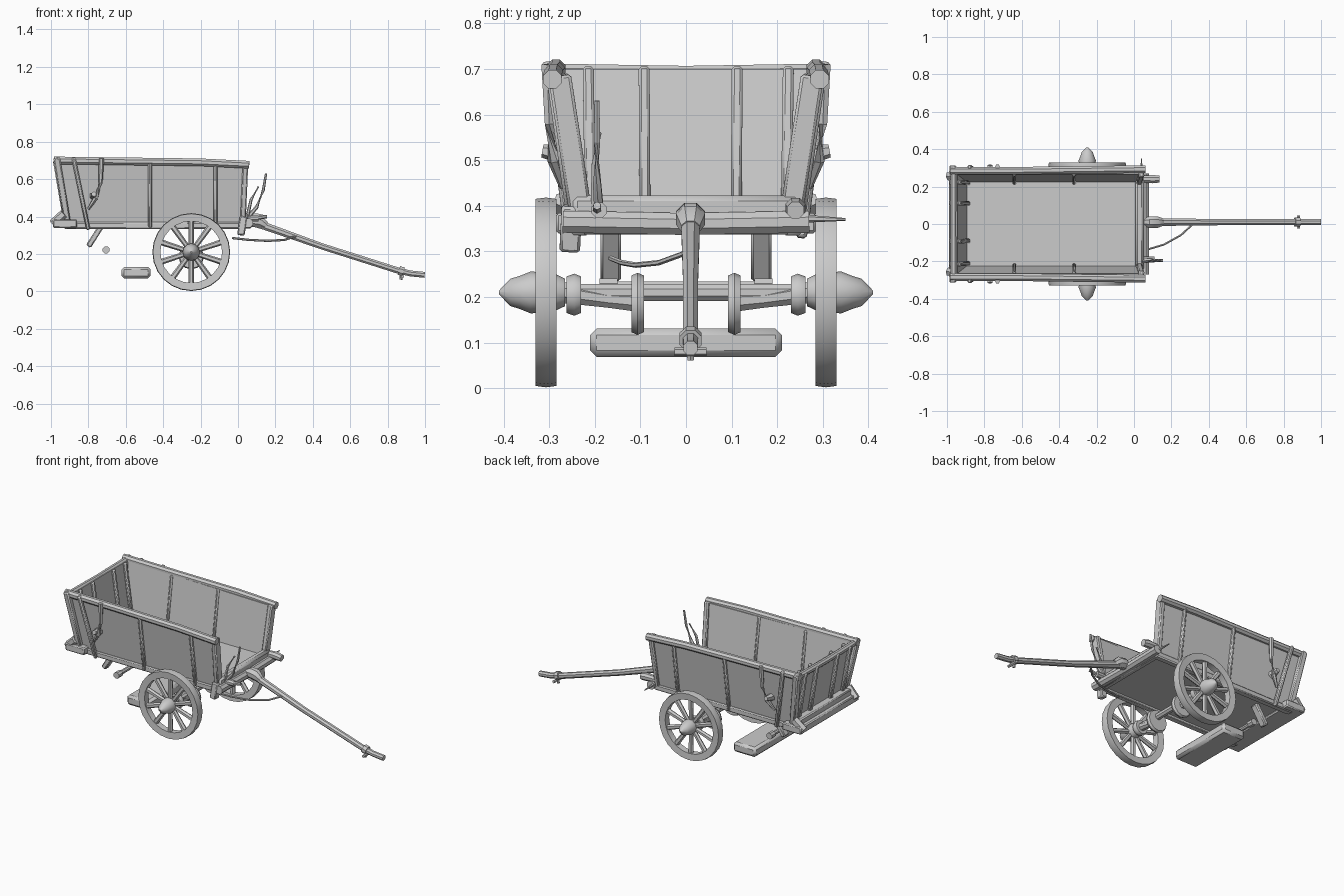
import bpy, bmesh, math
from mathutils import Vector

wood = bpy.data.materials.new("weathered grey")
wood.diffuse_color = (0.6, 0.6, 0.6, 1)


def finish(name, bm):
    bmesh.ops.recalc_face_normals(bm, faces=bm.faces)
    me = bpy.data.meshes.new(name)
    bm.to_mesh(me)
    bm.free()
    ob = bpy.data.objects.new(name, me)
    bpy.context.collection.objects.link(ob)
    me.materials.append(wood)
    bpy.ops.object.select_all(action='DESELECT')
    ob.select_set(True)
    bpy.context.view_layer.objects.active = ob
    bpy.ops.object.shade_smooth_by_angle(angle=math.radians(40))
    return ob


def rod(name, pts, radii, sides=8):
    """Tapered tube through a list of points."""
    pts = [Vector(p) for p in pts]
    if not isinstance(radii, (list, tuple)):
        radii = [radii] * len(pts)
    bm = bmesh.new()
    rings = []
    for i, p in enumerate(pts):
        d = (pts[min(i + 1, len(pts) - 1)] - pts[max(i - 1, 0)]).normalized()
        ref = Vector((0, 0, 1)) if abs(d.z) < 0.9 else Vector((1, 0, 0))
        u = d.cross(ref).normalized()
        v = u.cross(d)
        rings.append([bm.verts.new(p + radii[i] * (math.cos(a) * u + math.sin(a) * v))
                      for a in [2 * math.pi * (k + 0.5) / sides for k in range(sides)]])
    for a, b in zip(rings, rings[1:]):
        for k in range(sides):
            j = (k + 1) % sides
            bm.faces.new((a[k], a[j], b[j], b[k]))
    bm.faces.new(rings[0])
    bm.faces.new(rings[-1])
    return finish(name, bm)


def beam(name, p, q, w, h, bevel=0.006):
    """Bevelled bar from p to q; w is its width along y (or x), h the other way."""
    p, q = Vector(p), Vector(q)
    d = (q - p).normalized()
    side = Vector((1, 0, 0)) if abs(d.y) > 0.7 else Vector((0, 1, 0))
    v = d.cross(side).normalized()
    u = v.cross(d)
    bm = bmesh.new()
    loops = [[bm.verts.new(c + u * a * w / 2 + v * b * h / 2)
              for a, b in ((-1, -1), (1, -1), (1, 1), (-1, 1))] for c in (p, q)]
    for k in range(4):
        j = (k + 1) % 4
        bm.faces.new((loops[0][k], loops[0][j], loops[1][j], loops[1][k]))
    bm.faces.new(loops[0])
    bm.faces.new(loops[1])
    bmesh.ops.recalc_face_normals(bm, faces=bm.faces)
    bmesh.ops.bevel(bm, geom=bm.edges[:], offset=bevel, segments=1, affect='EDGES')
    return finish(name, bm)


def panel(name, corners, offset):
    """Flat board: a quad pushed along an offset vector."""
    bm = bmesh.new()
    f = bm.faces.new([bm.verts.new(c) for c in corners])
    r = bmesh.ops.extrude_face_region(bm, geom=[f])
    bmesh.ops.translate(bm, vec=offset,
                        verts=[g for g in r["geom"] if isinstance(g, bmesh.types.BMVert)])
    return finish(name, bm)


def lathe(name, profile, cx, cz, steps, closed=False):
    """Spin a (radius, y) profile about the wheel axis."""
    bm = bmesh.new()
    rings = [[bm.verts.new((cx + r * math.cos(t), y, cz + r * math.sin(t)))
              for t in [2 * math.pi * k / steps for k in range(steps)]] for r, y in profile]
    pairs = list(zip(rings, rings[1:])) + ([(rings[-1], rings[0])] if closed else [])
    for a, b in pairs:
        for k in range(steps):
            j = (k + 1) % steps
            bm.faces.new((a[k], a[j], b[j], b[k]))
    if not closed:
        bm.faces.new(rings[0])
        bm.faces.new(rings[-1])
    return finish(name, bm)


# Tub: floor, tailboard and sills
panel("floor", [(-0.92, -0.23, 0.35), (0.04, -0.23, 0.35), (0.04, 0.23, 0.35),
                (-0.92, 0.23, 0.35)], (0, 0, 0.035))
panel("tailboard", [(-0.91, -0.23, 0.36), (-0.91, 0.23, 0.36), (-0.965, 0.28, 0.70),
                    (-0.965, -0.28, 0.70)], (0.02, 0, 0))
rod("tail_top_rail", [(-0.965, -0.3, 0.695), (-0.965, 0, 0.69), (-0.965, 0.3, 0.695)], 0.018)
beam("rear_ledge", (-0.925, -0.285, 0.362), (-0.925, 0.285, 0.362), 0.13, 0.045)
beam("rear_sill", (-0.94, -0.25, 0.395), (-0.94, 0.25, 0.395), 0.05, 0.045)
beam("front_sill", (0.03, -0.25, 0.38), (0.03, 0.25, 0.38), 0.045, 0.085, 0.012)
for y in (-0.21, -0.09, 0.11, 0.22):
    beam("tail_slat_inner", (-0.885, y, 0.38), (-0.935, y * 1.02, 0.705), 0.024, 0.02)
    beam("tail_slat_outer", (-0.925, y, 0.38), (-0.98, y * 1.02, 0.70), 0.028, 0.02)

# Tub sides with their rails and posts
for s in (-1, 1):
    panel("side_board", [(-0.91, s * 0.238, 0.335), (0.035, s * 0.238, 0.335),
                         (0.045, s * 0.285, 0.68), (-0.965, s * 0.285, 0.70)], (0, -s * 0.02, 0))
    rod("side_top_rail", [(-0.985, s * 0.285, 0.70), (-0.6, s * 0.285, 0.695),
                          (-0.2, s * 0.29, 0.69), (0.06, s * 0.293, 0.677)], 0.022)
    beam("bottom_rail", (-0.93, s * 0.235, 0.352), (0.045, s * 0.235, 0.352), 0.035, 0.035)
    for x in (-0.47, -0.12):
        beam("side_post", (x, s * 0.246, 0.34), (x, s * 0.296, 0.69), 0.022, 0.02)
    for x in (-0.64, -0.32):
        beam("inner_post", (x, s * 0.215, 0.37), (x, s * 0.262, 0.69), 0.014, 0.018)
    beam("front_post", (0.025, s * 0.225, 0.345), (0.04, s * 0.277, 0.685), 0.05, 0.03)
    beam("rear_post", (-0.80, s * 0.252, 0.33), (-0.88, s * 0.305, 0.715), 0.025, 0.022)
    beam("corner_post", (-0.91, s * 0.245, 0.36), (-0.97, s * 0.295, 0.715), 0.04, 0.035)
    rod("side_strap", [(-0.73, s * 0.305, 0.71), (-0.735, s * 0.30, 0.58),
                       (-0.76, s * 0.29, 0.50), (-0.80, s * 0.27, 0.44)],
        [0.014, 0.011, 0.014, 0.007], 6)
    rod("strap_knob", [(-0.77, s * 0.26, 0.51), (-0.77, s * 0.315, 0.52)], [0.024, 0.014], 6)
    rod("ledge_peg", [(-0.99, s * 0.255, 0.36), (-0.93, s * 0.265, 0.415)], 0.025, 6)

    # Rear hanging brackets
    beam("hanging_bracket", (-0.73, s * 0.165, 0.35), (-0.80, s * 0.165, 0.24), 0.045, 0.03)

    # Wheel: rim, spokes, hub
    cx, cz, yc = -0.25, 0.21, s * 0.307
    lathe("wheel_rim", [(0.205, yc - 0.023), (0.208, yc), (0.205, yc + 0.023),
                        (0.165, yc + 0.02), (0.165, yc - 0.02)], cx, cz, 24, True)
    for k in range(10):
        a = 2 * math.pi * (k + 0.5) / 10
        c, n = math.cos(a), math.sin(a)
        rod("spoke", [(cx + 0.025 * c, yc, cz + 0.025 * n),
                      (cx + 0.17 * c, yc, cz + 0.17 * n)], [0.013, 0.016], 6)
    lathe("hub", [(0.03, s * 0.265), (0.042, s * 0.29), (0.046, s * 0.34), (0.036, s * 0.365),
                  (0.03, s * 0.385), (0.004, s * 0.41)], cx, cz, 12)

    # Axle collars
    lathe("axle_outer_collar", [(0.04, s * 0.23), (0.046, s * 0.245), (0.04, s * 0.262)],
          cx, 0.205, 12)
    lathe("axle_inner_collar", [(0.062, s * 0.092), (0.068, s * 0.106), (0.062, s * 0.12)],
          cx, 0.185, 12)
    rod("axle_arm", [(cx, s * 0.10, 0.19), (cx, s * 0.17, 0.195), (cx, s * 0.27, 0.21)],
        [0.025, 0.02, 0.025])

rod("axle", [(-0.25, -0.28, 0.21), (-0.25, 0.28, 0.21)], 0.02)

# Loose foot block and bar beneath the tail
beam("foot_block", (-0.545, -0.21, 0.1), (-0.545, 0.21, 0.1), 0.155, 0.062, 0.014)
rod("under_bar", [(-0.705, -0.17, 0.222), (-0.705, 0.17, 0.222)], 0.013)
for y in (-0.17, 0.17):
    rod("bar_knob", [(-0.705, y - 0.02, 0.222), (-0.705, y + 0.02, 0.222)], 0.02)

# Front crossbar and its pegs
rod("front_crossbar", [(0.055, -0.27, 0.365), (0.055, 0, 0.36), (0.055, 0.27, 0.365)], 0.026)
rod("crossbar_peg", [(0.03, 0.24, 0.395), (0.10, 0.24, 0.395), (0.135, 0.24, 0.39)],
    [0.018, 0.024, 0.02])
rod("crossbar_short_peg", [(0.03, -0.19, 0.39), (0.11, -0.19, 0.39)], 0.018)
rod("side_pin", [(0.04, 0.24, 0.372), (0.04, 0.35, 0.37)], [0.01, 0.003], 6)
beam("corner_bracket", (0.015, -0.255, 0.30), (0.03, -0.25, 0.40), 0.045, 0.04)

# Brake lever, its twin prong and the curved link rod
rod("brake_lever", [(0.04, -0.19, 0.38), (0.10, -0.195, 0.45), (0.135, -0.195, 0.54),
                    (0.15, -0.195, 0.63)], [0.012, 0.01, 0.008, 0.006], 6)
rod("lever_prong", [(0.05, -0.20, 0.40), (0.07, -0.20, 0.49), (0.11, -0.19, 0.56)],
    [0.01, 0.008, 0.005], 6)
rod("lever_foot", [(0.05, -0.195, 0.385), (0.155, -0.195, 0.40)], [0.012, 0.009], 6)
rod("link_rod", [(-0.03, -0.165, 0.285), (0.06, -0.14, 0.275), (0.16, -0.11, 0.27),
                 (0.25, -0.06, 0.275), (0.31, -0.005, 0.295)], 0.006, 6)

# Drawbar
rod("drawbar_joint", [(0.05, 0.01, 0.365), (0.085, 0.01, 0.375), (0.12, 0.01, 0.37),
                      (0.15, 0.01, 0.35)], [0.02, 0.034, 0.034, 0.022])
rod("drawbar", [(0.07, 0.01, 0.37), (0.14, 0.01, 0.35), (0.45, 0.01, 0.24), (0.85, 0.01, 0.113),
                (0.92, 0.01, 0.096), (0.998, 0.01, 0.088)],
    [0.022, 0.022, 0.018, 0.018, 0.017, 0.017])
rod("drawbar_collar", [(0.86, 0.01, 0.112), (0.885, 0.01, 0.104)], 0.026)
rod("drawbar_pin", [(0.88, 0.01, 0.115), (0.87, 0.01, 0.062)], [0.012, 0.008], 6)
rod("drawbar_handle", [(0.88, -0.025, 0.08), (0.88, 0.045, 0.08)], 0.009, 6)
